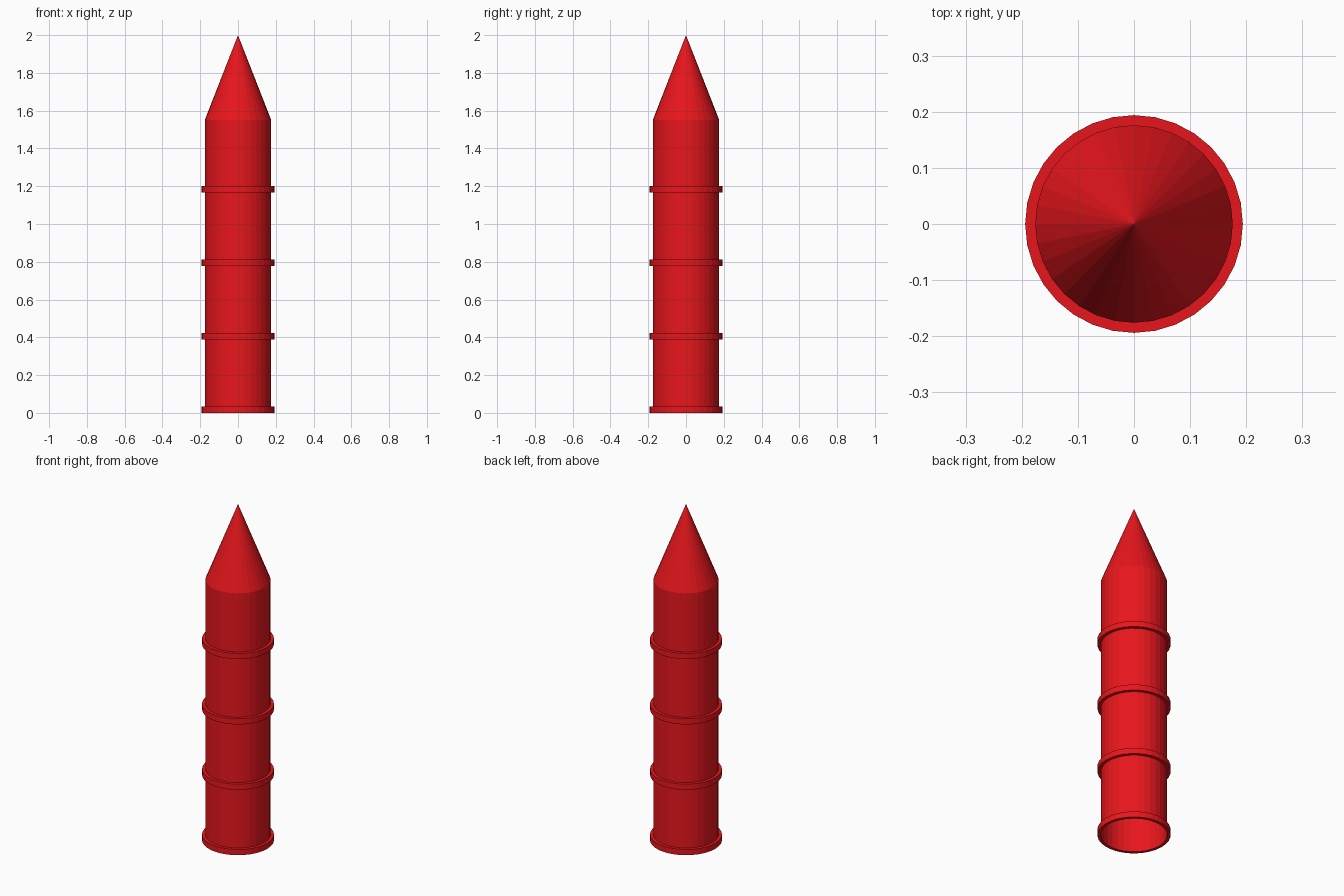
import bpy
import math

if "Cube" in bpy.data.objects:
    bpy.data.objects.remove(bpy.data.objects["Cube"])

SIDES = 32
BODY_R = 0.176
RING_R = 0.194
RING_H = 0.034

red = bpy.data.materials.new("red_paint")
red.diffuse_color = (0.8, 0.008, 0.012, 1)
red.use_nodes = True
red.node_tree.nodes["Principled BSDF"].inputs["Base Color"].default_value = red.diffuse_color


def lathe(name, profile):
    """Spin an (r, z) profile, listed bottom to top, into a flat-shaded shell."""
    verts, rows, faces = [], [], []
    for r, z in profile:
        n = SIDES if r > 0 else 1
        rows.append([len(verts) + i % n for i in range(SIDES)])
        for i in range(n):
            a = 2 * math.pi * i / SIDES
            verts.append((r * math.cos(a), r * math.sin(a), z))
    for low, high in zip(rows, rows[1:]):
        for i in range(SIDES):
            j = (i + 1) % SIDES
            quad = [low[i], low[j], high[j], high[i]]
            faces.append(list(dict.fromkeys(quad)))
    mesh = bpy.data.meshes.new(name)
    mesh.from_pydata(verts, [], faces)
    mesh.materials.append(red)
    obj = bpy.data.objects.new(name, mesh)
    bpy.context.collection.objects.link(obj)
    return obj


# Hollow tube, open at the bottom
lathe("body_tube", [(BODY_R, 0), (BODY_R, 1.55)])

# Pointed nose
lathe("nose_cone", [(BODY_R, 1.55), (0, 2.0)])

# Four evenly spaced raised bands
for i in range(4):
    z = i * 0.389
    lathe(f"band_{i + 1}", [(BODY_R, z), (RING_R, z),
                            (RING_R, z + RING_H), (BODY_R, z + RING_H)])
